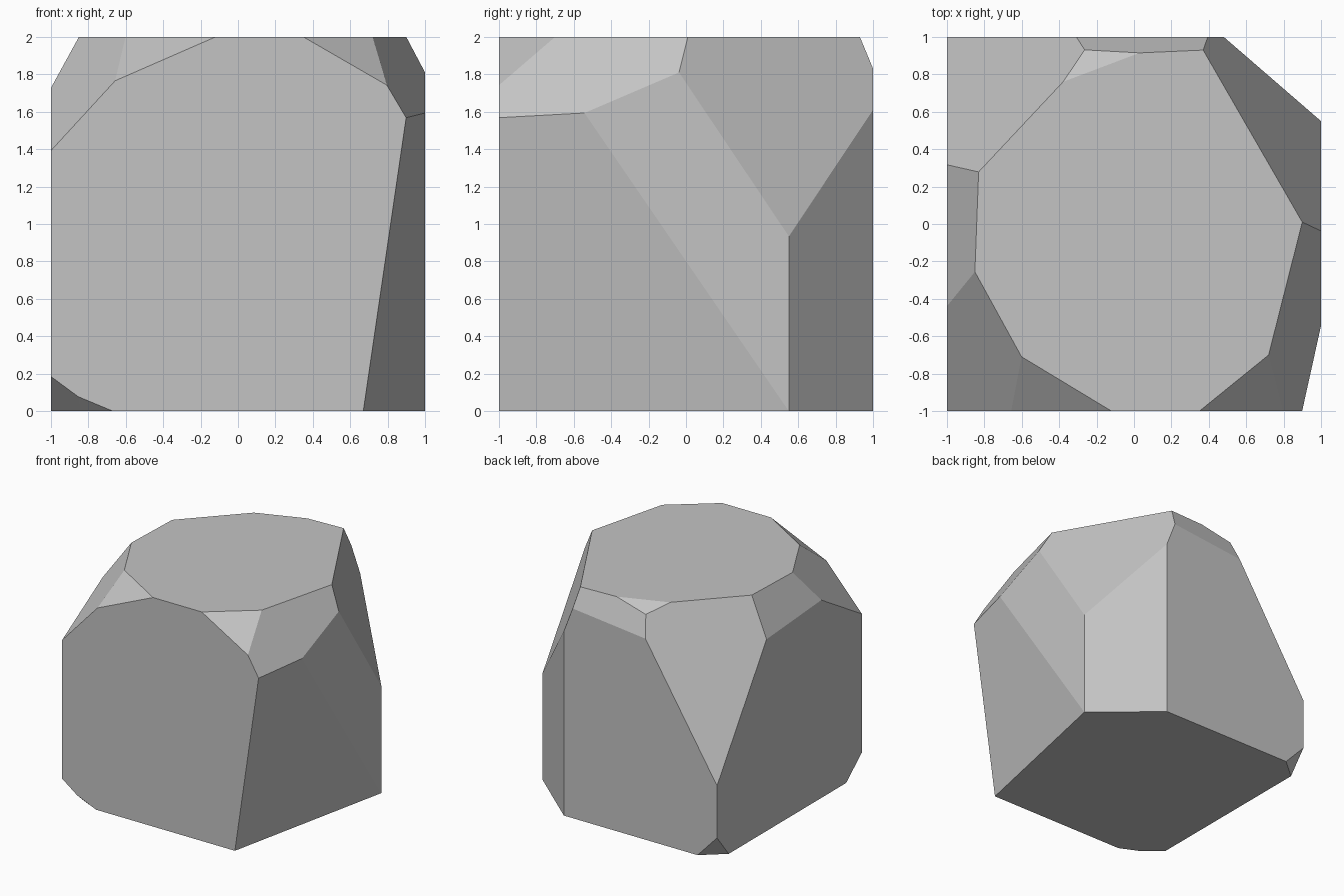
import bpy
import bmesh
from mathutils import Vector

default = bpy.data.objects.get("Cube")
if default:
    bpy.data.objects.remove(default, do_unlink=True)

# One plain stone colour
stone = bpy.data.materials.new("stone_grey")
stone.use_nodes = True
grey = (0.55, 0.55, 0.55, 1)
stone.diffuse_color = grey
stone.node_tree.nodes["Principled BSDF"].inputs["Base Color"].default_value = grey

# Chisel cuts: outward direction of each facet and its offset along it
cuts = {
    "left_side": ((1, -.213, -.146), .883),
    "back_left_corner": ((.45, .52, 0), .736),
    "back_left_shoulder": ((.92, .53, .355), 1.543),
    "left_shoulder": ((.71, -.18, .42), 1.477),
    "front_left_chip": ((.3, -.37, .519), 1.513),
    "front_right_chip": ((-.29, -.48, .664), 1.843),
    "front_right_shoulder": ((-.455, -.25, .418), 1.287),
    "right_shoulder": ((-.535, .02, .28), 1.01),
    "back_right_shoulder": ((-.48, .45, .302), 1.128),
    "back_right_chip": ((-.155, .41, .73), 1.8305),
    "back_bevel": ((-.015, .34, .139), .5886),
    "back_right_foot": ((-.53, .62, -.5), 1.05),
    "front_right_foot": ((-.14, -.16, -.19), .265),
    "front_foot_chip": ((-.08, -.17, -.192), .2236),
}


def chisel(bm, direction, offset):
    """Slice away everything beyond the plane and close the cut."""
    normal = Vector(direction)
    point = normal * (offset / normal.length_squared)
    bmesh.ops.bisect_plane(
        bm, geom=bm.verts[:] + bm.edges[:] + bm.faces[:], dist=1e-5,
        plane_co=point, plane_no=normal.normalized(), clear_outer=True)
    rim = [e for e in bm.edges if e.is_boundary]
    if rim:
        bmesh.ops.holes_fill(bm, edges=rim, sides=0)


# Rock: a solid block with its corners chiselled off
bm = bmesh.new()
bmesh.ops.create_cube(bm, size=2)
bmesh.ops.translate(bm, verts=bm.verts[:], vec=(0, 0, 1))
for direction, offset in cuts.values():
    chisel(bm, direction, offset)
bmesh.ops.recalc_face_normals(bm, faces=bm.faces[:])

mesh = bpy.data.meshes.new("rock")
bm.to_mesh(mesh)
bm.free()
mesh.materials.append(stone)
rock = bpy.data.objects.new("rock", mesh)
bpy.context.collection.objects.link(rock)
